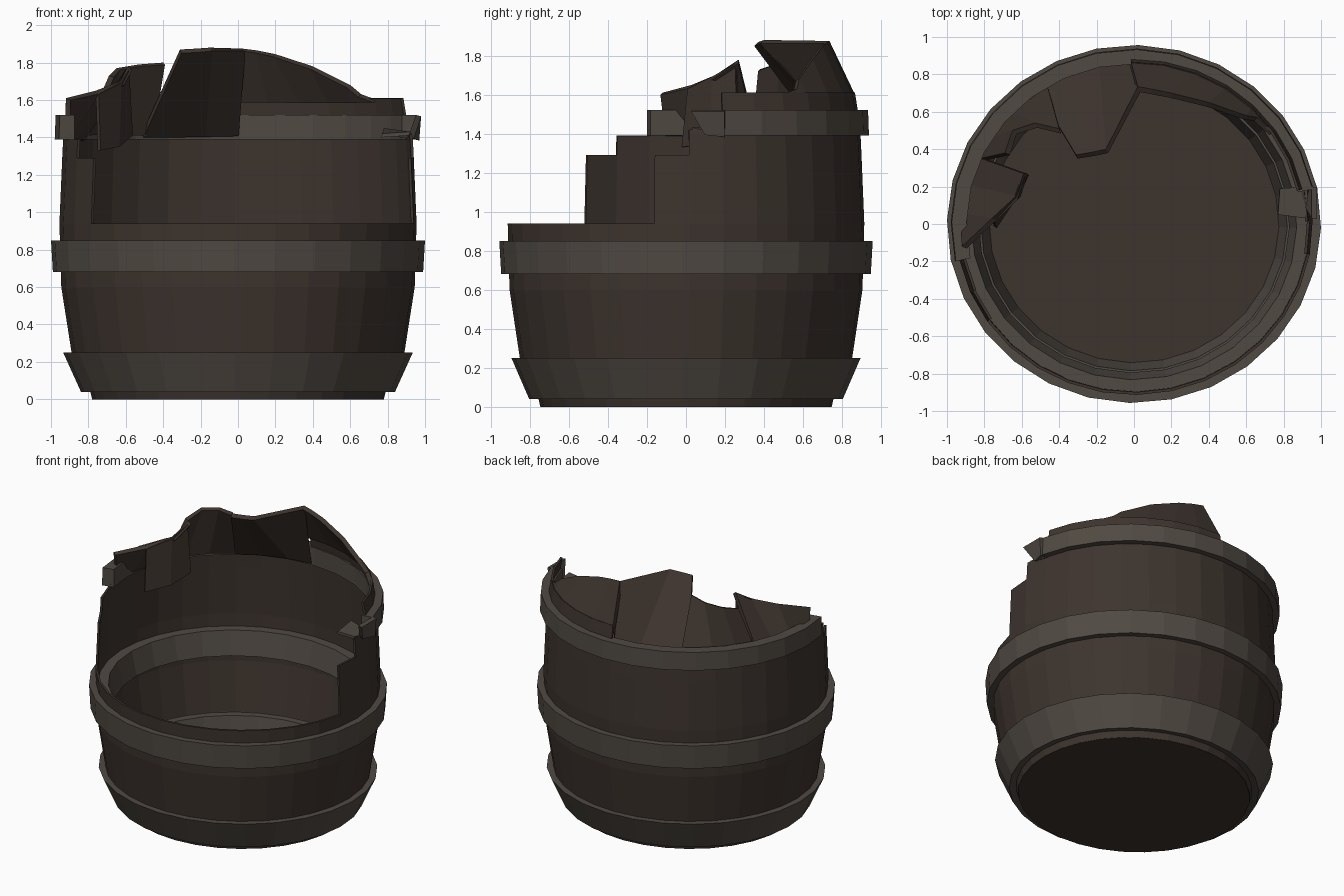
import bpy, bmesh
from math import cos, sin, radians

if "Cube" in bpy.data.objects:
    bpy.data.objects.remove(bpy.data.objects["Cube"])

YS = 0.957  # barrel is slightly oval

def material(name, rgb):
    m = bpy.data.materials.new(name)
    m.diffuse_color = (*rgb, 1)
    m.use_nodes = True
    m.node_tree.nodes["Principled BSDF"].inputs["Base Color"].default_value = m.diffuse_color
    return m

WOOD = material("dark_wood", (0.047, 0.034, 0.027))
IRON = material("dull_iron", (0.080, 0.067, 0.055))

def finish(name, bm, mat, thick=0):
    bmesh.ops.remove_doubles(bm, verts=bm.verts, dist=0.0005)
    me = bpy.data.meshes.new(name)
    bm.to_mesh(me)
    bm.free()
    me.materials.append(mat)
    ob = bpy.data.objects.new(name, me)
    bpy.context.collection.objects.link(ob)
    if thick:
        s = ob.modifiers.new("thickness", 'SOLIDIFY')
        s.thickness = thick
        s.offset = -1
    return ob

def polar(r, deg, z):
    a = radians(deg)
    return (r * cos(a), r * YS * sin(a), z)

def loft(name, low, high, mat, thick):
    """Strip of flat quads between two equal polylines."""
    bm = bmesh.new()
    lo = [bm.verts.new(p) for p in low]
    hi = [bm.verts.new(p) for p in high]
    for i in range(len(lo) - 1):
        bm.faces.new((lo[i], lo[i + 1], hi[i + 1], hi[i]))
    return finish(name, bm, mat, thick)

# Stave wall: every stave is broken off at its own height
profile = [(0, .78), (.04, .79), (.25, .89), (.6, .945), (.94, .955), (1.29, .94),
           (1.39, .935), (1.42, .93), (1.52, .92), (1.61, .905)]
N, START = 32, 1.0

def stave_top(deg):
    for limit, h in ((12, 1.42), (91, 1.61), (192, 1.42), (203, 1.39), (214, 1.29),
                     (349, .94), (362, 1.29)):
        if deg < limit:
            return h

bm = bmesh.new()
for k in range(N):
    a, b = START + k * 360 / N, START + (k + 1) * 360 / N
    top = stave_top((a + b) / 2)
    for (z0, r0), (z1, r1) in zip(profile, profile[1:]):
        if z1 <= top + .001:
            bm.faces.new([bm.verts.new(p) for p in
                          (polar(r0, a, z0), polar(r0, b, z0), polar(r1, b, z1), polar(r1, a, z1))])
finish("stave_wall", bm, WOOD, 0.015)

# Floor
bm = bmesh.new()
rings = [[bm.verts.new(polar(r, START + k * 360 / N, z)) for k in range(N)]
         for r, z in ((.775, 0.0), (.785, .05))]
bm.faces.new(rings[0][::-1])
bm.faces.new(rings[1])
for k in range(N):
    j = (k + 1) % N
    bm.faces.new((rings[0][k], rings[0][j], rings[1][j], rings[1][k]))
finish("floor", bm, WOOD)

# Iron hoops, reaching through the wall
def hoop(name, section, a0=-1.3, a1=358.7, steps=28):
    bm = bmesh.new()
    closed = a1 - a0 > 359
    loops = [[bm.verts.new(polar(r, a0 + (a1 - a0) * i / steps, z)) for r, z in section]
             for i in range(steps if closed else steps + 1)]
    n = len(section)
    for i in range(steps):
        p, q = loops[i], loops[(i + 1) % len(loops)]
        for j in range(n):
            m = (j + 1) % n
            bm.faces.new((p[j], q[j], q[m], p[m]))
    if not closed:
        bm.faces.new(loops[0])
        bm.faces.new(loops[-1][::-1])
    bmesh.ops.recalc_face_normals(bm, faces=bm.faces)
    return finish(name, bm, IRON)

hoop("lower_hoop", [(.84, .04), (.935, .25), (.82, .25), (.775, .05)])
hoop("middle_hoop", [(.99, .68), (1.0, .85), (.87, .85), (.83, .68)])
hoop("upper_hoop", [(.98, 1.39), (.975, 1.52), (.895, 1.52), (.895, 1.39)], 11.5, 192.3, 14)

# Torn end of the upper hoop, bent inward
loft("torn_hoop_end",
     [(.94, .20, 1.39), (.91, .10, 1.40)],
     [(.95, .20, 1.52), (.95, .03, 1.52)], IRON, 0.03)
loft("torn_hoop_tongue",
     [(.92, .03, 1.43), (.93, .20, 1.40)],
     [(.77, .05, 1.42), (.78, .19, 1.45)], IRON, 0.02)

# Back crown: staves leaning in above the hoop
loft("back_crown",
     [polar(.905, d, 1.60) for d in (34.75, 46, 57.25, 68.5, 79.75, 91)],
     [(.66, .57, 1.63), (.60, .58, 1.68), (.40, .65, 1.78), (.20, .70, 1.845),
      (.10, .72, 1.865), (.02, .735, 1.875)], WOOD, 0.03)

# Snapped staves folded toward the middle
loft("folded_staves",
     [polar(.90, d, 1.42) for d in (91, 102, 113.5, 124.75)],
     [(.02, .735, 1.875), (-.15, .40, 1.88), (-.22, .385, 1.875), (-.31, .37, 1.87)], WOOD, 0.03)
loft("corner_staves",
     [polar(.90, d, 1.42) for d in (121, 136, 147.25, 156)],
     [(-.40, .51, 1.80), (-.53, .54, 1.79), (-.65, .50, 1.77), (-.69, .38, 1.73)], WOOD, 0.03)

# Left splinters: snapped staves leaning in, with a board hanging below them
loft("left_splinters",
     [polar(.93, d, 1.40) for d in (156, 166, 176, 186)],
     [(-.59, .27, 1.78), (-.63, .15, 1.70), (-.76, .03, 1.65), (-.92, -.12, 1.61)], WOOD, 0.03)
loft("hanging_board",
     [(-.58, .27, 1.41), (-.65, .14, 1.35), (-.75, -.01, 1.33)],
     [(-.60, .26, 1.76), (-.64, .14, 1.69), (-.76, .02, 1.63)], WOOD, 0.02)
